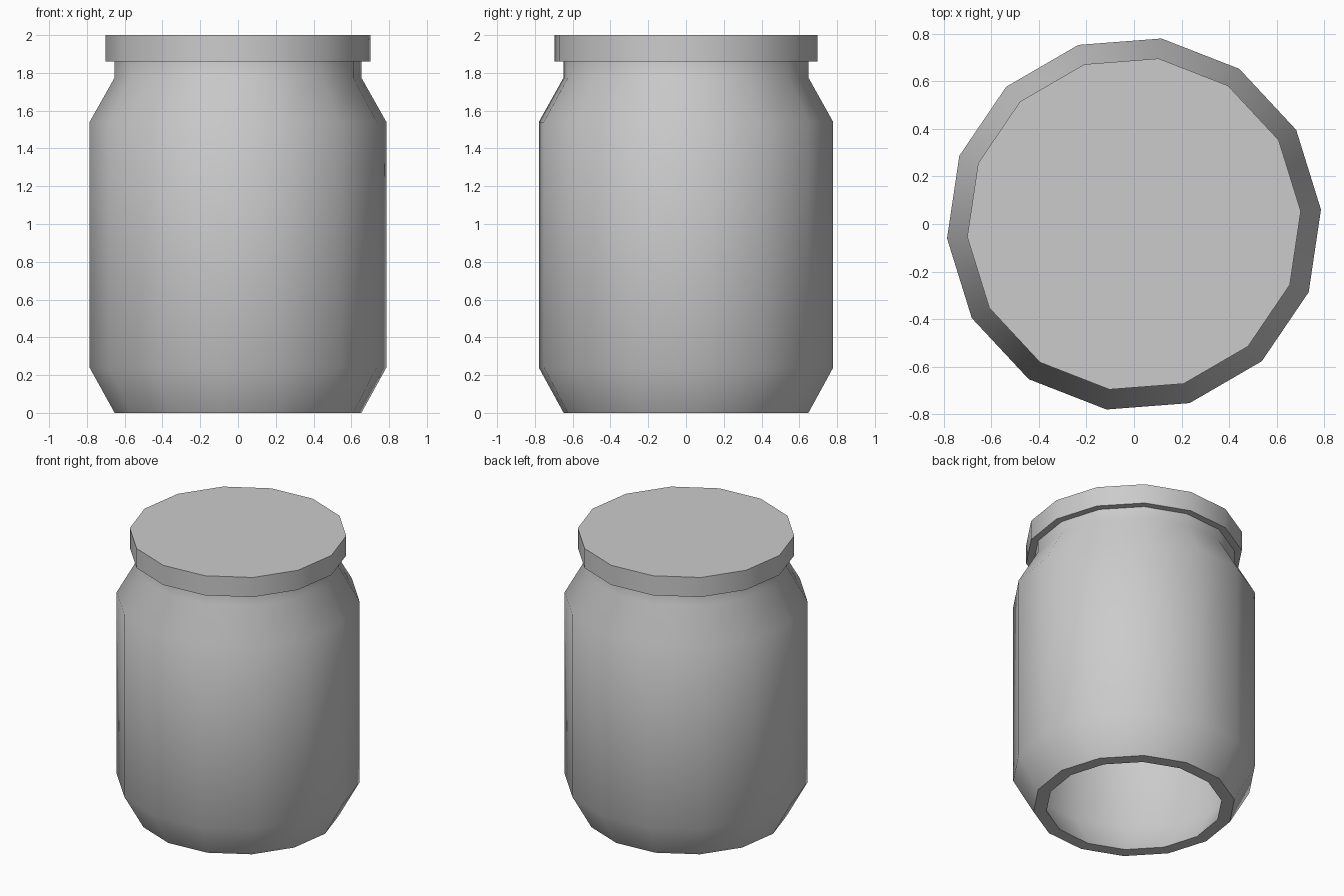
import bpy
import bmesh
from math import cos, sin, tau, radians

cube = bpy.data.objects.get("Cube")
if cube:
    bpy.data.objects.remove(cube)

SIDES = 14
TURN = radians(4.4)

grey = bpy.data.materials.new("plain grey")
grey.use_nodes = True
colour = (0.6, 0.6, 0.6, 1)
grey.diffuse_color = colour
grey.node_tree.nodes["Principled BSDF"].inputs["Base Color"].default_value = colour


def lathe(name, profile, closed):
    """Turn a (radius, z) profile; open profiles are capped at both ends."""
    bm = bmesh.new()
    rings = [[bm.verts.new((r * cos(TURN + tau * i / SIDES),
                            r * sin(TURN + tau * i / SIDES), z))
              for i in range(SIDES)] for r, z in profile]
    pairs = list(zip(rings, rings[1:]))
    if closed:
        pairs.append((rings[-1], rings[0]))
    else:
        bm.faces.new(rings[0])
        bm.faces.new(rings[-1])
    for low, high in pairs:
        for i in range(SIDES):
            j = (i + 1) % SIDES
            bm.faces.new((low[i], low[j], high[j], high[i]))
    bmesh.ops.recalc_face_normals(bm, faces=bm.faces)
    mesh = bpy.data.meshes.new(name)
    bm.to_mesh(mesh)
    bm.free()
    mesh.materials.append(grey)
    obj = bpy.data.objects.new(name, mesh)
    bpy.context.collection.objects.link(obj)
    bpy.ops.object.select_all(action='DESELECT')
    obj.select_set(True)
    bpy.context.view_layer.objects.active = obj
    bpy.ops.object.shade_smooth_by_angle(angle=radians(40))
    return obj


# Hollow jar, open underneath: outer wall up, inner wall back down
WALL = 0.085
outer = [(0.655, 0), (0.788, 0.24), (0.788, 1.54), (0.655, 1.775), (0.655, 1.9)]
inner = [(r - WALL, z) for r, z in reversed(outer)]
lathe("jar_body", outer + inner, closed=True)

# Flat lid overhanging the neck
lathe("lid", [(0.703, 1.86), (0.703, 2.0)], closed=False)
